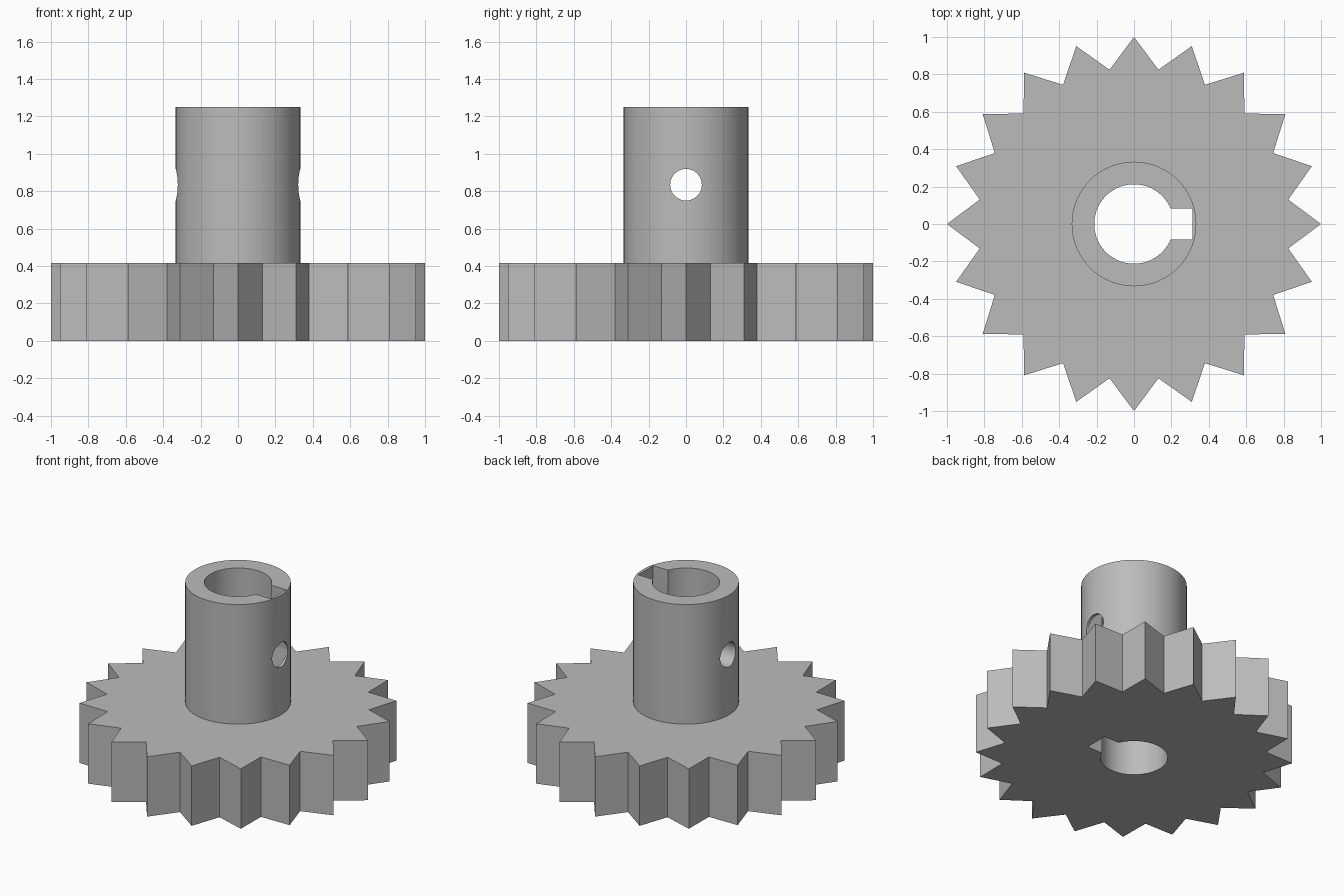
import bpy, bmesh, math

if "Cube" in bpy.data.objects:
    bpy.data.objects.remove(bpy.data.objects["Cube"])

TEETH, TIP_R, ROOT_R = 20, 1.0, 0.835
GEAR_H, HUB_H = 0.417, 1.25
HUB_R, BORE_R = 0.333, 0.2125
KEY_X, KEY_HALF = 0.312, 0.083
HOLE_R, HOLE_Z = 0.0845, 0.835

steel = bpy.data.materials.new("steel_grey")
steel.diffuse_color = (0.5, 0.5, 0.5, 1)
steel.use_nodes = True
steel.node_tree.nodes["Principled BSDF"].inputs["Base Color"].default_value = steel.diffuse_color


def circle(r, n=72):
    return [(r * math.cos(2 * math.pi * i / n), r * math.sin(2 * math.pi * i / n))
            for i in range(n)]


def prism(name, outline, z0, z1):
    """Extrude a closed 2D outline from z0 to z1."""
    bm = bmesh.new()
    face = bm.faces.new([bm.verts.new((x, y, z0)) for x, y in outline])
    top = bmesh.ops.extrude_face_region(bm, geom=[face])["geom"]
    bmesh.ops.translate(bm, vec=(0, 0, z1 - z0),
                        verts=[g for g in top if isinstance(g, bmesh.types.BMVert)])
    bmesh.ops.recalc_face_normals(bm, faces=bm.faces)
    mesh = bpy.data.meshes.new(name)
    bm.to_mesh(mesh)
    bm.free()
    mesh.materials.append(steel)
    obj = bpy.data.objects.new(name, mesh)
    bpy.context.collection.objects.link(obj)
    return obj


def combine(target, tool, operation):
    """Apply a boolean and discard the tool object."""
    bpy.context.view_layer.objects.active = target
    mod = target.modifiers.new("combine", 'BOOLEAN')
    mod.operation, mod.solver, mod.object = operation, 'EXACT', tool
    bpy.ops.object.modifier_apply(modifier=mod.name)
    bpy.data.objects.remove(tool, do_unlink=True)


# Toothed wheel: pointed tips alternating with roots
teeth = []
for i in range(2 * TEETH):
    r, a = (ROOT_R if i % 2 else TIP_R), math.pi * i / TEETH
    teeth.append((r * math.cos(a), r * math.sin(a)))
gear = prism("gear_with_hub", teeth, 0, GEAR_H)

# Hub rising from the wheel
combine(gear, prism("hub", circle(HUB_R), 0.1, HUB_H), 'UNION')

# Shaft bore with a keyway on the +x side, as one outline
a0 = math.asin(KEY_HALF / BORE_R)
steps = 64
bore = [(BORE_R * math.cos(a), BORE_R * math.sin(a))
        for a in (a0 + (2 * math.pi - 2 * a0) * i / steps for i in range(steps + 1))]
bore += [(KEY_X, -KEY_HALF), (KEY_X, KEY_HALF)]
combine(gear, prism("bore", bore, -0.1, HUB_H + 0.1), 'DIFFERENCE')

# Set-screw hole through both hub walls
hole = prism("screw_hole", circle(HOLE_R, 48), -0.6, 0.6)
hole.rotation_euler = (0, math.pi / 2, 0)
hole.location = (0, 0, HOLE_Z)
bpy.context.view_layer.update()
combine(gear, hole, 'DIFFERENCE')

# Smooth round walls, crisp edges
bpy.ops.object.select_all(action='DESELECT')
gear.select_set(True)
bpy.context.view_layer.objects.active = gear
bpy.ops.object.shade_smooth_by_angle(angle=math.radians(25))
